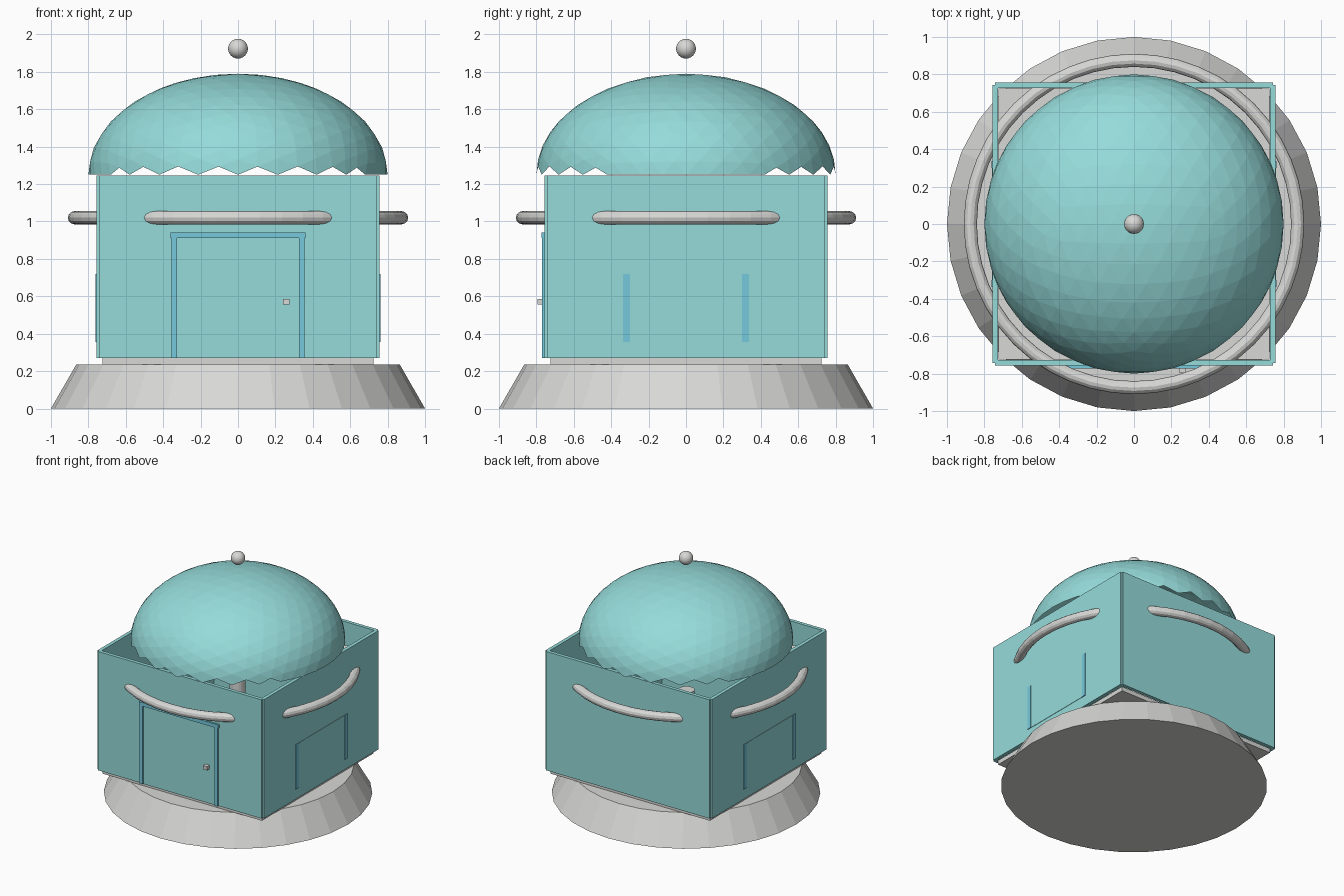
import bpy
import bmesh
import math
from mathutils import Matrix

cube = bpy.data.objects.get("Cube")
if cube:
    bpy.data.objects.remove(cube, do_unlink=True)


def material(name, rgb):
    mat = bpy.data.materials.new(name)
    mat.use_nodes = True
    colour = (*rgb, 1.0)
    mat.diffuse_color = colour
    mat.node_tree.nodes["Principled BSDF"].inputs["Base Color"].default_value = colour
    return mat


TEAL = material("teal", (0.30, 0.71, 0.70))
GREY = material("light grey", (0.69, 0.69, 0.68))
BLUE = material("sky blue", (0.18, 0.59, 0.72))


def finish(name, mat):
    obj = bpy.context.object
    obj.name = name
    obj.data.name = name
    obj.data.materials.append(mat)
    return obj


def box(name, mat, x, y, z):
    """Box from (low, high) spans on each axis."""
    spans = (x, y, z)
    bpy.ops.mesh.primitive_cube_add(size=1)
    obj = finish(name, mat)
    size = Matrix.Diagonal([b - a for a, b in spans] + [1])
    obj.data.transform(Matrix.Translation([(a + b) / 2 for a, b in spans]) @ size)
    return obj


# Round flared base and square floor
BASE_TOP, FLOOR = 0.235, 0.27
bpy.ops.mesh.primitive_cone_add(vertices=32, radius1=1, radius2=0.865,
                                depth=BASE_TOP, location=(0, 0, BASE_TOP / 2))
finish("base", GREY)
box("floor", GREY, (-0.725, 0.725), (-0.725, 0.725), (BASE_TOP, FLOOR))

# Four walls, open on top, with a small notch at each corner
OUT, IN, EDGE, WALL_TOP = 0.757, 0.728, 0.743, 1.246
for side, label in ((-1, "front"), (1, "back")):
    span = sorted((side * IN, side * OUT))
    box(label + "_wall", TEAL, (-EDGE, EDGE), span, (FLOOR, WALL_TOP))
for side, label in ((-1, "right"), (1, "left")):
    span = sorted((side * IN, side * OUT))
    box(label + "_wall", TEAL, span, (-EDGE, EDGE), (FLOOR, WALL_TOP))

    # Window pane with two jambs
    skin = sorted((side * (OUT - 0.01), side * (OUT + 0.003)))
    box(label + "_window_pane", TEAL, skin, (-0.30, 0.30), (0.355, 0.72))
    skin = sorted((side * (OUT - 0.01), side * (OUT + 0.006)))
    for end, jamb in ((-1, "front"), (1, "back")):
        box(f"{label}_window_{jamb}_jamb", BLUE, skin,
            sorted((end * 0.30, end * 0.337)), (0.355, 0.72))

# Door with frame and knob
box("door", TEAL, (-0.322, 0.322), (-0.761, -0.75), (FLOOR, 0.91))
for side, label in ((-1, "right"), (1, "left")):
    box(label + "_door_jamb", BLUE, sorted((side * 0.327, side * 0.355)),
        (-0.77, -0.75), (FLOOR, 0.912))
box("door_lintel", BLUE, (-0.36, 0.36), (-0.772, -0.75), (0.912, 0.942))
box("door_knob", GREY, (0.24, 0.275), (-0.795, -0.755), (0.555, 0.585))

# Ring rail that passes through the walls
bpy.ops.mesh.primitive_torus_add(major_segments=48, minor_segments=12,
                                 major_radius=0.875, minor_radius=0.035,
                                 location=(0, 0, 1.02))
finish("ring_rail", GREY)

# Pipe standing inside
bpy.ops.mesh.primitive_cylinder_add(vertices=24, radius=0.06, depth=0.83,
                                    location=(-0.32, 0.45, FLOOR + 0.415))
finish("inner_pipe", GREY)

# Faceted dome: an icosphere on its long edge, lower half removed to leave teeth
bpy.ops.mesh.primitive_ico_sphere_add(subdivisions=4, radius=1)
dome = finish("dome_roof", TEAL)
tilt = math.pi / 2 - math.atan(2) / 2
turn = Matrix.Rotation(math.pi / 2, 4, "X") @ Matrix.Rotation(tilt, 4, "Y")
bm = bmesh.new()
bm.from_mesh(dome.data)
bm.transform(turn)
bmesh.ops.delete(bm, geom=[v for v in bm.verts if v.co.z < -0.01], context="VERTS")
bm.transform(Matrix.Translation((0, 0, 1.25)) @ Matrix.Diagonal((0.8, 0.8, 0.54, 1)))
bm.to_mesh(dome.data)
bm.free()

# Ball floating above the dome
bpy.ops.mesh.primitive_uv_sphere_add(segments=24, ring_count=12, radius=0.053,
                                     location=(0, 0, 1.924))
finish("top_ball", GREY)
bpy.ops.object.shade_smooth_by_angle()
